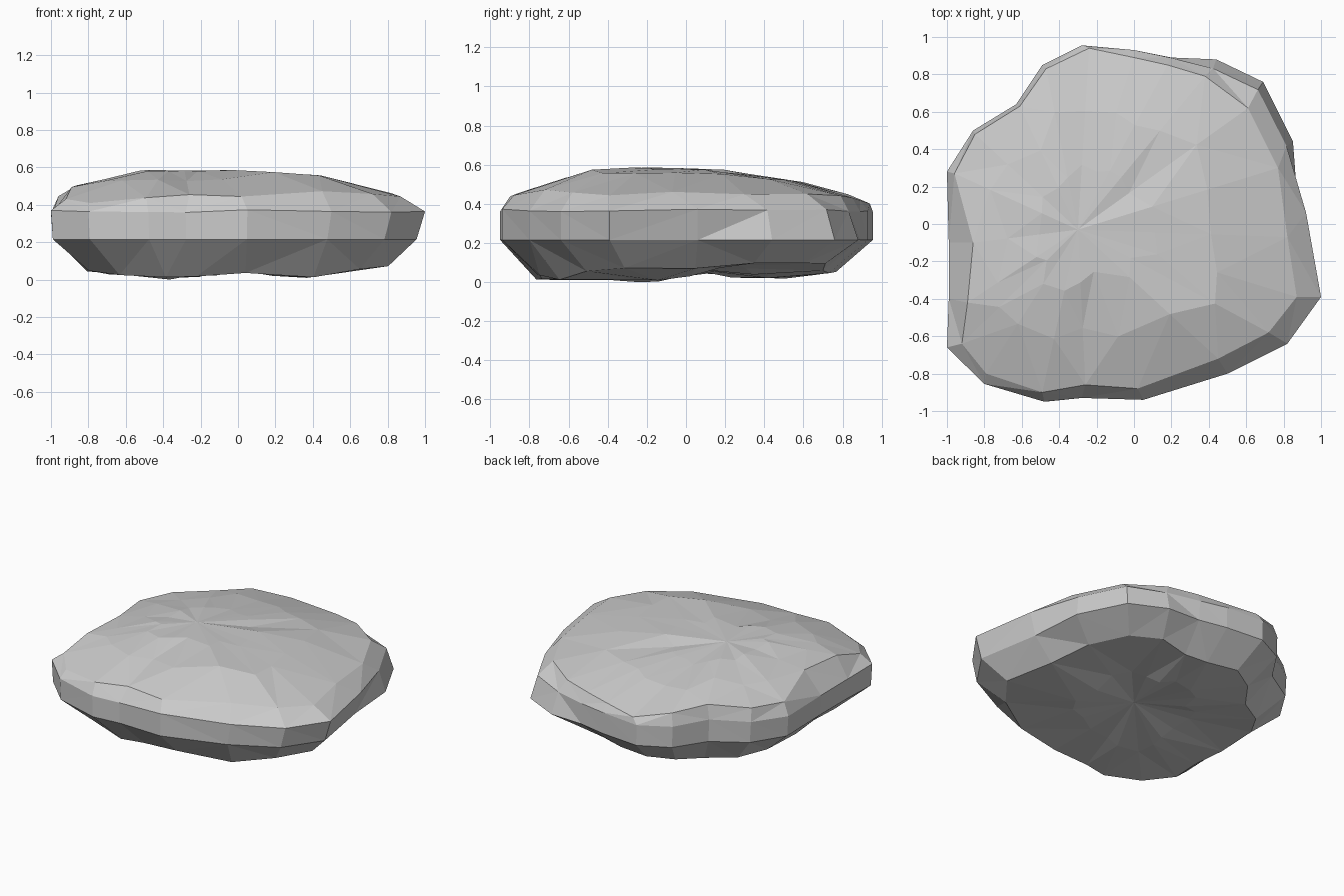
import bpy, bmesh, random
from mathutils import Vector

if "Cube" in bpy.data.objects:
    bpy.data.objects.remove(bpy.data.objects["Cube"])

random.seed(4)

# widest outline and upper rim, matched point for point, counterclockwise
outline = [(1.0, -.39), (.92, .06), (.85, .44), (.69, .76), (.44, .88), (.2, .89),
           (0, .93), (-.28, .955), (-.49, .85), (-.63, .64), (-.86, .5), (-1.0, .28),
           (-.99, -.1), (-.99, -.4), (-1.0, -.66), (-.8, -.855), (-.48, -.95),
           (-.28, -.93), (.05, -.94), (.5, -.8), (.82, -.64)]
rim = [(.87, -.39), (.82, -.07), (.77, .3), (.61, .62), (.38, .79), (.18, .85),
       (0, .89), (-.24, .94), (-.47, .83), (-.61, .63), (-.85, .48), (-.96, .27),
       (-.86, -.1), (-.89, -.42), (-.92, -.64), (-.79, -.8), (-.49, -.9),
       (-.26, -.86), (.02, -.88), (.45, -.72), (.72, -.58)]


def interp(points, t):
    for (a, za), (b, zb) in zip(points, points[1:]):
        if t <= b:
            return za + (zb - za) * max(0, t - a) / (b - a)
    return points[-1][1]


# heights of the domed top, as drops below 0.6 along x and y
drop_x = [(-1, .13), (-.9, .09), (-.47, 0), (.3, .01), (.6, .05), (.87, .14), (1, .2)]
drop_y = [(-.95, .17), (-.88, .14), (-.48, .01), (-.2, 0), (.15, .015), (.53, .065),
          (.8, .13), (.95, .19)]


def top_z(x, y):
    return max(.41, .6 - interp(drop_x, x) - interp(drop_y, y))


# heights of the underside: low feet, raised in between and at the back right
under_x = [(-1, .07), (-.8, .05), (-.38, 0), (0, .045), (.39, .012), (.7, .07), (1, .1)]
under_y = [(-.95, .02), (-.25, 0), (.15, .04), (.43, .012), (.78, .06), (1, .08)]


def under_z(x, y):
    corner = .1 * min(1, max(0, x + .1) * 2.5) * min(1, max(0, y + .1) * 2.5)
    return max(interp(under_x, x), interp(under_y, y), corner)


def toward(pts, c, f, spread):
    out = []
    for x, y in pts:
        k = f + random.uniform(-spread, spread)
        out.append((c[0] + (x - c[0]) * k, c[1] + (y - c[1]) * k))
    return out


def j(a):
    return random.uniform(-a, a)


bm = bmesh.new()
top_c, low_c = (-.3, -.03), (0, 0)
n = len(outline)
rings = []
# underside rings, from the middle outwards
for f, spread, rough in ((.4, .06, .02), (.8, .015, .008)):
    rings.append([(x, y, under_z(x, y) + abs(j(rough)))
                  for x, y in toward(outline, low_c, f, spread)])
# side wall: leans outward below at the back right, inward below elsewhere
back_right = range(2, 7)
rings.append([(x * (1 if i in back_right else .955 if x > 0 else .99), y, .225)
              for i, (x, y) in enumerate(outline)])
rings.append([(x * (.96 if i in back_right else 1),
               y * (.945 if i in back_right[:3] else 1), .375 + j(.008))
              for i, (x, y) in enumerate(outline)])
# rim and top rings
rings.append([(x, y, top_z(x, y)) for x, y in rim])
for f, spread, rough in ((.68, .05, .004), (.32, .06, .006)):
    rings.append([(x, y, top_z(x, y) - j(rough))
                  for x, y in toward(rim, top_c, f, spread)])

rings = [[bm.verts.new(p) for p in r] for r in rings]
for lo, hi in zip(rings, rings[1:]):
    for i in range(n):
        k = (i + 1) % n
        bm.faces.new((lo[i], lo[k], hi[k], hi[i]))
bottom = bm.verts.new((0, 0, .08))
top = bm.verts.new((*top_c, .592))
for i in range(n):
    k = (i + 1) % n
    bm.faces.new((rings[0][k], rings[0][i], bottom))
    bm.faces.new((rings[-1][i], rings[-1][k], top))

# shallow cracks pressed into the top
for mid in ((-.27, -.5), (-.02, .04)):
    v = min(rings[5] + rings[6], key=lambda w: (w.co.xy - Vector(mid)).length)
    v.co.z -= .025

# break into facets and set on the ground
bmesh.ops.triangulate(bm, faces=bm.faces[:], quad_method='SHORT_EDGE')
bmesh.ops.recalc_face_normals(bm, faces=bm.faces[:])
low = min(v.co.z for v in bm.verts)
for v in bm.verts:
    v.co.z -= low

mesh = bpy.data.meshes.new("flat_rock")
bm.to_mesh(mesh)
bm.free()
rock = bpy.data.objects.new("flat_rock", mesh)
bpy.context.collection.objects.link(rock)
